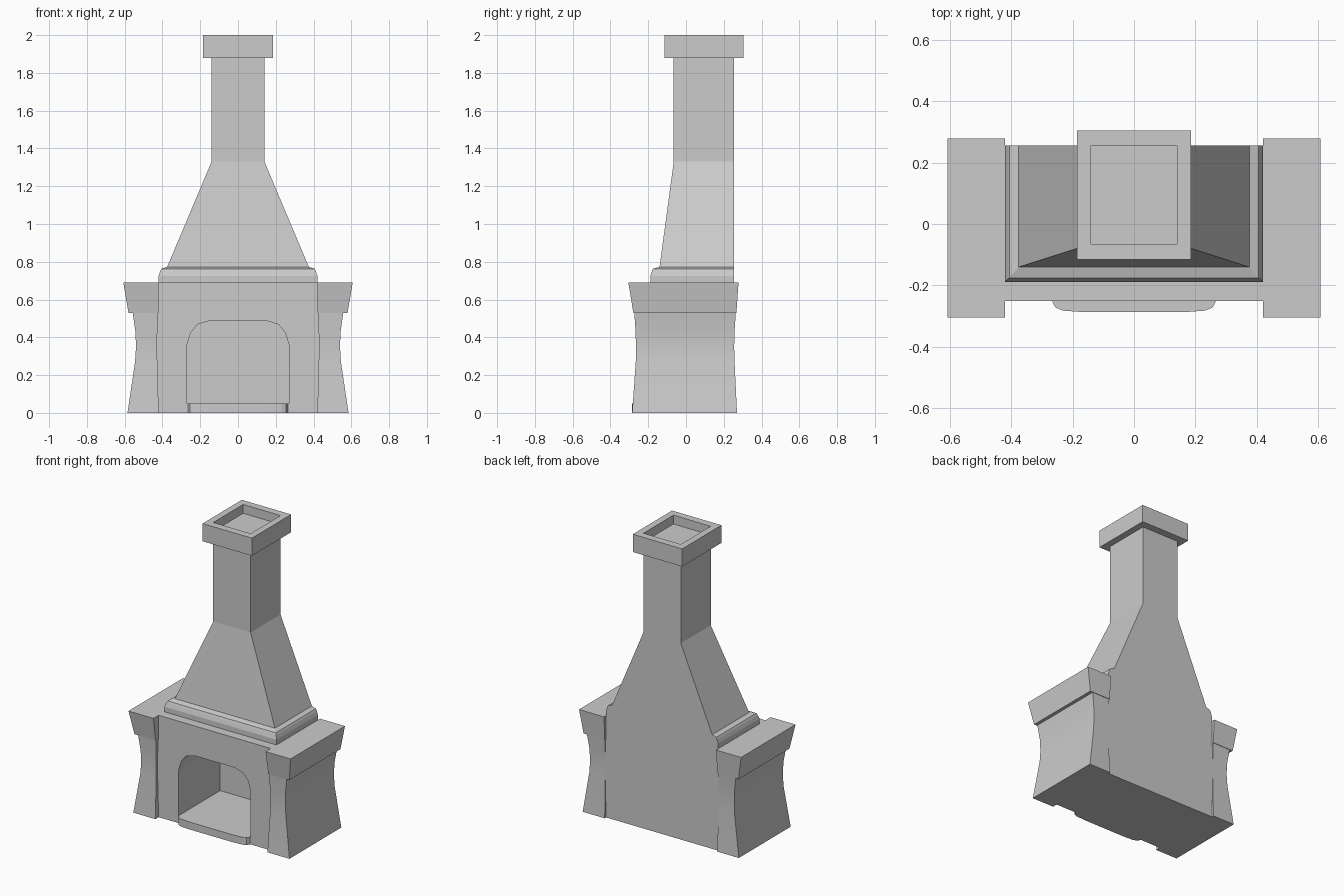
import bpy, bmesh

if "Cube" in bpy.data.objects:
    bpy.data.objects.remove(bpy.data.objects["Cube"])


def loft(name, rings, smooth=False):
    """Skin a stack of equal-length point rings and close both ends."""
    bm = bmesh.new()
    loops = [[bm.verts.new(p) for p in ring] for ring in rings]
    n = len(rings[0])
    for a, b in zip(loops, loops[1:]):
        for i in range(n):
            j = (i + 1) % n
            bm.faces.new((a[i], a[j], b[j], b[i]))
    bm.faces.new(loops[0][::-1])
    bm.faces.new(loops[-1])
    bmesh.ops.recalc_face_normals(bm, faces=bm.faces)
    mesh = bpy.data.meshes.new(name)
    bm.to_mesh(mesh)
    bm.free()
    obj = bpy.data.objects.new(name, mesh)
    bpy.context.collection.objects.link(obj)
    if smooth:
        bpy.ops.object.select_all(action='DESELECT')
        obj.select_set(True)
        bpy.context.view_layer.objects.active = obj
        bpy.ops.object.shade_smooth_by_angle()
    return obj


def rect(x0, x1, y0, y1, z):
    return [(x0, y0, z), (x1, y0, z), (x1, y1, z), (x0, y1, z)]


def symmetric(half):
    """Mirror a right-hand half profile in x."""
    return half + [(-x, v) for x, v in reversed(half)]


# Main body with the arched firebox cut into it
body = loft("fireplace_body", [rect(-.43, .43, -.25, .255, z) for z in (0, .69)])
arch = symmetric([(.27, .05), (.27, .36), (.25, .425), (.215, .468), (.15, .488)])
cutter = loft("firebox_cutter", [[(x, y, z) for x, z in arch] for y in (-.4, .195)])
cutter.hide_render = True
cutter.hide_set(True)
cut = body.modifiers.new("firebox", 'BOOLEAN')
cut.operation = 'DIFFERENCE'
cut.solver = 'EXACT'
cut.object = cutter

# Hearth lip in front of the opening
lip = symmetric([(.265, -.24), (.265, -.255), (.255, -.272), (.23, -.282), (.16, -.287)])
loft("hearth_lip", [[(x, y, z) for x, y in lip] for z in (0, .05)])

# Mantel moulding, tapering hood, stack and hollow cap: half width, front y, back y, z
stack = [(.42, -.188, .255, .685), (.42, -.188, .255, .725), (.412, -.18, .255, .75),
         (.405, -.175, .255, .763), (.375, -.14, .255, .773), (.14, -.065, .255, 1.33),
         (.14, -.065, .255, 1.88), (.185, -.115, .305, 1.88), (.185, -.115, .305, 2.0),
         (.14, -.065, .255, 2.0), (.14, -.065, .255, 1.94)]
loft("hood_and_chimney", [rect(-w, w, y0, y1, z) for w, y0, y1, z in stack])

# Flared side pillars: inner x, outer x, front y, back y, z
shaft = [(.42, .585, -.285, .27, 0), (.427, .545, -.266, .257, .27),
         (.43, .54, -.265, .255, .35), (.427, .543, -.267, .257, .43),
         (.422, .558, -.274, .264, .535)]
block = [(.422, .58, -.279, .267, .53), (.42, .607, -.305, .278, .69)]
for side, label in ((-1, "left"), (1, "right")):
    for part, rows, soft in (("pillar", shaft, True), ("pillar_block", block, False)):
        loft(f"{label}_{part}",
             [rect(side * a, side * b, y0, y1, z) for a, b, y0, y1, z in rows], soft)
